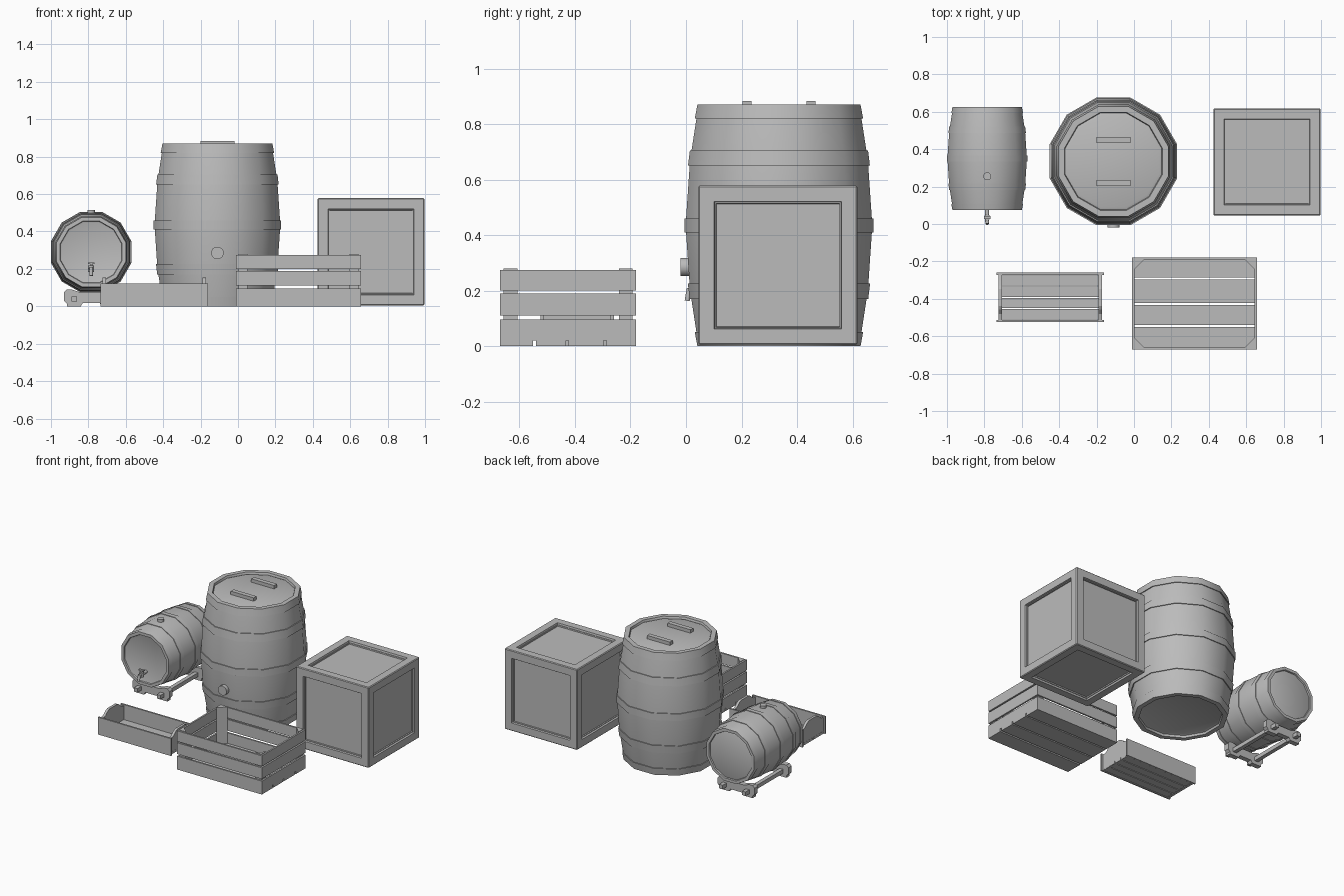
import bpy, bmesh, math
from mathutils import Matrix, Vector

cube = bpy.data.objects.get("Cube")
if cube:
    bpy.data.objects.remove(cube)

grey = bpy.data.materials.new("plain grey")
grey.use_nodes = True
COLOUR = (0.5, 0.5, 0.5, 1)
grey.diffuse_color = COLOUR
grey.node_tree.nodes["Principled BSDF"].inputs["Base Color"].default_value = COLOUR


def finish(name, bm, matrix=None, smooth=False):
    """Turn a bmesh into a named object."""
    if matrix:
        bm.transform(matrix)
    bmesh.ops.recalc_face_normals(bm, faces=bm.faces)
    mesh = bpy.data.meshes.new(name)
    bm.to_mesh(mesh)
    bm.free()
    mesh.materials.append(grey)
    obj = bpy.data.objects.new(name, mesh)
    bpy.context.collection.objects.link(obj)
    if smooth:
        bpy.ops.object.select_all(action='DESELECT')
        obj.select_set(True)
        bpy.context.view_layer.objects.active = obj
        bpy.ops.object.shade_smooth_by_angle(angle=math.radians(35))
    return obj


def box(name, x, y, z, matrix=None):
    """Box from (low, high) ranges."""
    bm = bmesh.new()
    bmesh.ops.create_cube(bm, size=1)
    for v in bm.verts:
        v.co = Vector([(a + b) / 2 + c * (b - a) for (a, b), c in zip((x, y, z), v.co)])
    return finish(name, bm, matrix)


def lathe(name, profile, matrix, sides=12, loop=False):
    """Revolve (radius, height) points; radius runs to the middle of a side."""
    bm = bmesh.new()
    rings = []
    for r, z in profile:
        r /= math.cos(math.pi / sides)
        rings.append([bm.verts.new((r * math.cos(a), r * math.sin(a), z))
                      for a in ((i + 0.5) * math.tau / sides for i in range(sides))])
    pairs = list(zip(rings, rings[1:]))
    if loop:
        pairs.append((rings[-1], rings[0]))
    else:
        bm.faces.new(rings[0])
        bm.faces.new(rings[-1])
    for low, high in pairs:
        for i in range(sides):
            j = (i + 1) % sides
            bm.faces.new((low[i], low[j], high[j], high[i]))
    return finish(name, bm, matrix, True)


def rod(name, start, end, radius, matrix=None, sides=12):
    start, end = Vector(start), Vector(end)
    turn = (end - start).to_track_quat('Z', 'Y').to_matrix().to_4x4()
    place = (matrix or Matrix()) @ Matrix.Translation(start) @ turn
    lathe(name, [(radius, 0), (radius, (end - start).length)], place, sides)


def board(name, outline, thickness, matrix):
    """Extrude a flat outline along local z."""
    bm = bmesh.new()
    face = bm.faces.new([bm.verts.new((a, b, -thickness / 2)) for a, b in outline])
    new = bmesh.ops.extrude_face_region(bm, geom=[face])
    bmesh.ops.translate(bm, vec=(0, 0, thickness),
                        verts=[g for g in new["geom"] if isinstance(g, bmesh.types.BMVert)])
    return finish(name, bm, matrix)


# Barrels: the small one is a scaled copy lying on its side
H = 0.87


def bulge(z):
    return 0.335 - 0.047 * abs(2 * z / H - 1) ** 1.8


def barrel(name, matrix):
    levels = (0, 0.05, 0.17, 0.225, 0.41, 0.46, 0.65, 0.705, 0.82, H)
    body = [(0.245, 0.02), (0.258, 0.015), (0.262, 0)]
    body += [(bulge(z), z) for z in levels]
    body += [(0.262, H), (0.258, H - 0.015), (0.245, H - 0.01)]
    lathe(name + "_body", body, matrix)
    for low, high in zip(levels[::2], levels[1::2]):
        a, b, t = bulge(low), bulge(high), 0.006
        lathe(name + "_hoop", [(a - t, low), (a + t, low), (b + t, high), (b - t, high)],
              matrix, loop=True)
    rod(name + "_bung", (0, -0.3, 0.285), (0, -0.355, 0.285), 0.033, matrix)


big = Matrix.Translation((-0.11, 0.335, 0))
barrel("big_barrel", big)
for y in (-0.115, 0.115):
    box("lid_handle", (-0.09, 0.09), (y - 0.016, y + 0.016), (H - 0.02, H + 0.014), big)

SX, SZ = -0.785, 0.29
small = Matrix.Translation((SX, 0.075, SZ)) @ Matrix.Rotation(-math.pi / 2, 4, 'X') @ Matrix.Scale(0.632, 4)
barrel("small_barrel", small)

# Tap on the small barrel
rod("tap_pipe", (SX, 0.1, 0.2), (SX, 0.01, 0.2), 0.011)
rod("tap_body", (SX, 0.035, 0.183), (SX, 0.035, 0.217), 0.016)
rod("tap_stem", (SX, 0.035, 0.21), (SX, 0.035, 0.23), 0.006)
box("tap_handle", (SX - 0.018, SX + 0.018), (0.028, 0.042), (0.226, 0.235))
rod("tap_spout", (SX, 0.012, 0.208), (SX, 0.004, 0.163), 0.009)

# Stand under the small barrel
half = [(0.045, 0.018), (0.055, 0), (0.13, 0), (0.13, 0.015), (0.145, 0.03), (0.145, 0.075),
        (0.13, 0.09), (0.105, 0.09), (0.06, 0.075)]
outline = half + [(-x, z) for x, z in reversed(half)]
for y in (0.16, 0.54):
    board("stand_cradle", outline, 0.035,
          Matrix.Translation((SX, y, 0)) @ Matrix.Rotation(math.pi / 2, 4, 'X'))
for s in (-1, 1):
    x = SX + s * 0.09
    box("stand_rail", (x - 0.014, x + 0.014), (0.1, 0.6), (0.025, 0.053))

# Closed crate: cube with inset, sunken panels
bm = bmesh.new()
bmesh.ops.create_cube(bm, size=0.573)
panels = bm.faces[:]
bmesh.ops.bevel(bm, geom=bm.edges[:], offset=0.005, segments=1, affect='EDGES')
panels = [f for f in bm.faces if f.calc_area() > 0.1]
bmesh.ops.inset_individual(bm, faces=panels, thickness=0.073, depth=0)
bmesh.ops.inset_individual(bm, faces=panels, thickness=0.004, depth=-0.012)
bmesh.ops.inset_individual(bm, faces=panels, thickness=0.006, depth=0)
bmesh.ops.inset_individual(bm, faces=panels, thickness=0.002, depth=-0.008)
finish("closed_crate", bm, Matrix.Translation((0.711, 0.331, 0.2915)))

# Slatted crate
X0, X1, Y0, Y1, T = -0.01, 0.657, -0.67, -0.18, 0.012
for low, high in ((0.02, 0.095), (0.11, 0.19), (0.2, 0.275)):
    for y in (Y0, Y1 - T):
        box("crate_long_slat", (X0, X1), (y, y + T), (low, high))
    for x in (X0, X1 - T):
        box("crate_end_slat", (x, x + T), (Y0 + T, Y1 - T), (low, high))
for low, high in ((Y0, -0.552), (-0.54, -0.433), (-0.423, -0.297), (-0.287, Y1)):
    box("crate_floor_slat", (X0, X1), (low, high), (0, 0.02))
for x, sx in ((X0 + T, 1), (X1 - T, -1)):
    for y, sy in ((Y0 + T, 1), (Y1 - T, -1)):
        board("crate_corner_post", [(x, y), (x + sx * 0.05, y), (x, y + sy * 0.05)], 0.26,
              Matrix.Translation((0, 0, 0.149)))

# Low tray
X0, X1, Y0, Y1 = -0.735, -0.16, -0.525, -0.26
for y in (Y0, Y1 - T):
    box("tray_side", (X0, X1), (y, y + T), (0, 0.123))
step = (Y1 - Y0 - 2 * T) / 4
for i in range(4):
    y = Y0 + T + i * step
    box("tray_floor_slat", (X0 + 0.01, X1 - 0.01), (y + 0.003, y + step - 0.003), (0.002, 0.018))
w = (Y1 - Y0) / 2 - T
half = [(w, 0), (w, 0.115), (0.09, 0.122), (0.065, 0.145), (0.045, 0.155)]
outline = half + [(-y, z) for y, z in reversed(half)]
axes = Matrix(((0, 0, 1, 0), (1, 0, 0, 0), (0, 1, 0, 0), (0, 0, 0, 1)))
for x in (X0 + 0.02, X1 - 0.02):
    board("tray_end", outline, 0.018, Matrix.Translation((x, (Y0 + Y1) / 2, 0)) @ axes)
